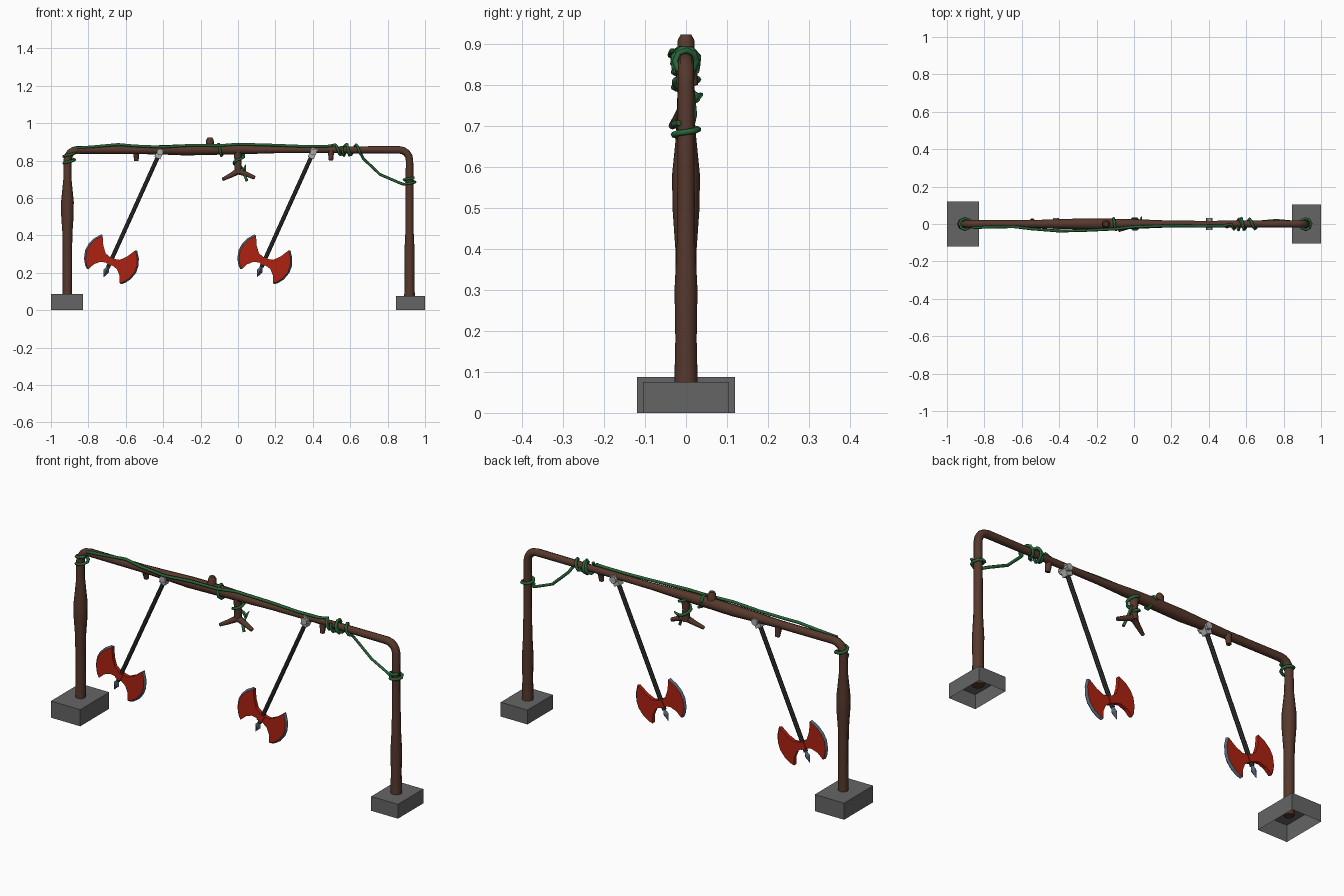
import bpy, bmesh, math
from mathutils import Vector, Matrix

if "Cube" in bpy.data.objects:
    bpy.data.objects.remove(bpy.data.objects["Cube"])


def material(name, rgb):
    m = bpy.data.materials.new(name)
    m.diffuse_color = (*rgb, 1)
    m.use_nodes = True
    m.node_tree.nodes["Principled BSDF"].inputs["Base Color"].default_value = m.diffuse_color
    return m


BARK = material("bark brown", (0.095, 0.040, 0.025))
STONE = material("stone grey", (0.13, 0.13, 0.13))
RED = material("blade red", (0.42, 0.016, 0.006))
STEEL = material("slate steel", (0.085, 0.12, 0.16))
CHAR = material("charcoal", (0.032, 0.032, 0.034))
LIGHT = material("light grey", (0.42, 0.42, 0.41))
GREEN = material("vine green", (0.022, 0.13, 0.042))


def tube(name, pts, mat, res=2):
    """Tube through (x, y, z, radius) points, converted to a mesh."""
    cu = bpy.data.curves.new(name, 'CURVE')
    cu.dimensions = '3D'
    cu.bevel_depth = 1
    cu.bevel_resolution = res
    cu.use_fill_caps = True
    sp = cu.splines.new('POLY')
    sp.points.add(len(pts) - 1)
    for p, (x, y, z, r) in zip(sp.points, pts):
        p.co = (x, y, z, 1)
        p.radius = r
    cu.materials.append(mat)
    ob = bpy.data.objects.new(name, cu)
    bpy.context.collection.objects.link(ob)
    bpy.ops.object.select_all(action='DESELECT')
    ob.select_set(True)
    bpy.context.view_layer.objects.active = ob
    bpy.ops.object.convert(target='MESH')
    return bpy.context.object


def finish(name, bm, mats, matrix=Matrix()):
    bmesh.ops.recalc_face_normals(bm, faces=bm.faces)
    me = bpy.data.meshes.new(name)
    bm.to_mesh(me)
    bm.free()
    for m in mats:
        me.materials.append(m)
    ob = bpy.data.objects.new(name, me)
    ob.matrix_world = matrix
    bpy.context.collection.objects.link(ob)
    return ob


def box(name, lo, hi, mat, matrix=Matrix(), open_bottom=False):
    bm = bmesh.new()
    bmesh.ops.create_cube(bm, size=1)
    lo, hi = Vector(lo), Vector(hi)
    for v in bm.verts:
        v.co = [(a + b) / 2 + c * (b - a) for a, b, c in zip(lo, hi, v.co)]
    if open_bottom:
        bmesh.ops.delete(bm, geom=[f for f in bm.faces if f.normal.z < -0.5], context='FACES')
    return finish(name, bm, [mat], matrix)


def cone(name, r1, r2, depth, seg, mat, matrix):
    bm = bmesh.new()
    bmesh.ops.create_cone(bm, cap_ends=True, segments=seg, radius1=r1, radius2=r2, depth=depth)
    return finish(name, bm, [mat], matrix)


# Hollow stone footings
box("left_footing", (-1, -0.12, 0), (-0.83, 0.12, 0.087), STONE, open_bottom=True)
box("right_footing", (0.845, -0.105, 0), (1, 0.105, 0.075), STONE, open_bottom=True)

# Log frame: left post, rounded corner, beam, rounded corner, right post
L, R, TOP, C = -0.912, 0.917, 0.857, 0.055
frame = [(L, 0, 0.05, 0.025), (L, 0, 0.2, 0.025), (L, 0, 0.4, 0.026), (L, 0, 0.5, 0.033),
         (L, 0, 0.58, 0.034), (L, 0, 0.7, 0.022)]
for i in range(5):
    a = math.pi - i * math.pi / 8
    frame.append((L + C + C * math.cos(a), 0, TOP - C + C * math.sin(a), 0.021))
frame += [(-0.55, 0, TOP - 0.001, 0.021), (-0.38, 0, TOP, 0.026), (-0.28, 0, TOP, 0.030),
          (-0.15, 0, TOP + 0.002, 0.029), (0.0, 0, TOP + 0.002, 0.026), (0.2, 0, TOP, 0.018),
          (0.4, 0, TOP, 0.017), (0.65, 0, TOP, 0.019)]
for i in range(5):
    a = math.pi / 2 - i * math.pi / 8
    frame.append((R - C + C * math.cos(a), 0, TOP - C + C * math.sin(a), 0.020))
frame += [(R, 0, 0.6, 0.021), (R, 0, 0.42, 0.022), (R, 0, 0.3, 0.028), (R, 0, 0.18, 0.026),
          (R, 0, 0.05, 0.029)]
tube("log_frame", frame, BARK)

# Branch stubs and the forked branch
tube("left_stub", [(-0.545, 0.01, 0.85, 0.018), (-0.543, 0.018, 0.798, 0.012)], BARK)
tube("right_stub", [(0.497, -0.005, 0.85, 0.017), (0.497, -0.012, 0.802, 0.012)], BARK)
tube("top_stub", [(-0.15, 0, 0.86, 0.023), (-0.15, 0, 0.91, 0.020), (-0.15, 0, 0.922, 0.013)], BARK)
tube("forked_branch", [(0, 0, 0.85, 0.024), (0, 0, 0.79, 0.018), (0, 0, 0.73, 0.020)], BARK)
tube("left_fork", [(0.005, 0, 0.745, 0.018), (-0.04, -0.018, 0.72, 0.013), (-0.082, -0.034, 0.699, 0.009)], BARK)
tube("right_fork", [(-0.005, 0, 0.745, 0.018), (0.045, -0.006, 0.727, 0.013), (0.09, -0.01, 0.708, 0.010)], BARK)


# Hanging double axes, built around the pivot and then tilted
def blade(name, side, matrix):
    outer = [(0.096, -0.108), (0.122, -0.074), (0.137, -0.036), (0.140, 0.0),
             (0.128, 0.042), (0.108, 0.072), (0.091, 0.086)]
    inner = [(0.075, 0.050), (0.048, 0.024), (0.0, 0.012), (0.0, -0.016), (0.042, -0.028), (0.070, -0.060)]
    pts = outer + inner
    n, k, y, drop = len(pts), len(outer), 0.010, 0.641
    bm = bmesh.new()
    front = [bm.verts.new((side * u, -y, -drop - d)) for u, d in pts]
    back = [bm.verts.new((side * u, y, -drop - d)) for u, d in pts]
    rim = [bm.verts.new((side * (u + 0.009), 0, -drop - d * 1.03)) for u, d in outer]
    bm.faces.new(front)
    bm.faces.new(back)
    for i in range(k - 1):
        for ring in (front, back):
            bm.faces.new((ring[i], ring[i + 1], rim[i + 1], rim[i])).material_index = 1
    for i in range(k - 1, n):
        j = (i + 1) % n
        bm.faces.new((front[i], front[j], back[j], back[i]))
    for i in (0, k - 1):
        bm.faces.new((front[i], rim[i], back[i])).material_index = 1
    finish(name, bm, [RED, STEEL], matrix)


for tag, px in (("left", -0.417), ("right", 0.403)):
    M = Matrix.Translation((px, 0, 0.845)) @ Matrix.Rotation(math.radians(24.3), 4, 'Y')
    T = Matrix.Translation
    cone(tag + "_axe_pivot", 0.018, 0.018, 0.064, 8, LIGHT, M @ Matrix.Rotation(math.pi / 2, 4, 'X'))
    box(tag + "_axe_socket", (-0.017, -0.017, -0.035), (0.017, 0.017, 0.02), LIGHT, M)
    cone(tag + "_axe_handle", 0.011, 0.011, 0.66, 8, CHAR, M @ T((0, 0, -0.345)))
    for s in (-1, 1):
        blade(tag + ("_axe_blade_a" if s < 0 else "_axe_blade_b"), s, M)
    box(tag + "_axe_hub", (-0.016, -0.014, -0.66), (0.016, 0.014, -0.622), RED, M)
    cone(tag + "_axe_spike_top", 0.017, 0.006, 0.025, 4, STEEL, M @ T((0, 0, -0.685)))
    cone(tag + "_axe_spike_tip", 0.0, 0.017, 0.038, 4, STEEL, M @ T((0, 0, -0.7165)))


# Vines
V = 0.0075


def coil(base, axis, length, radius, turns, start=0.0, steps=8):
    """Helix points around the x or z axis."""
    out, n = [], int(turns * steps)
    for i in range(n + 1):
        a = start + 2 * math.pi * turns * i / n
        c, s, t = radius * math.cos(a), radius * math.sin(a), length * i / n
        off = (t, c, s) if axis == 'x' else (c, s, t)
        out.append((base[0] + off[0], base[1] + off[1], base[2] + off[2], V))
    return out


def path(*pts):
    return [(x, y, z, V) for x, y, z in pts]


vine = coil((L + 0.01, 0, 0.785), 'z', 0.055, 0.030, 1.5, math.pi)
vine += path((-0.86, -0.02, 0.868), (-0.75, -0.016, 0.876), (-0.64, -0.015, 0.886), (-0.55, -0.026, 0.878),
             (-0.4, -0.038, 0.872), (-0.25, -0.034, 0.882), (-0.1, -0.027, 0.880), (0.0, -0.015, 0.888),
             (0.2, -0.010, 0.882), (0.35, -0.012, 0.876), (0.48, -0.01, 0.877))
vine += coil((0.52, 0, TOP), 'x', 0.14, 0.027, 2.5, math.pi / 2)
vine += path((0.67, 0.012, 0.81), (0.76, 0.02, 0.725), (0.865, 0.01, 0.680))
vine += coil((R, 0, 0.672), 'z', 0.035, 0.030, 1.4, math.pi)
tube("long_vine", vine, GREEN, 1)

# Short vines at the forked branch, beam and top stub
tube("branch_vine", coil((0.005, 0, 0.755), 'z', 0.11, 0.029, 1.5, 0.4)[::-1]
     + path((0.04, 0.035, 0.775), (0.035, -0.012, 0.725), (0.048, -0.018, 0.69)), GREEN, 1)
tube("beam_vine", coil((0.555, 0, TOP), 'x', 0.04, 0.032, 1.3, 2.5), GREEN, 1)
tube("stub_vine", coil((-0.11, 0, TOP), 'x', 0.025, 0.033, 0.8, 0.3), GREEN, 1)
